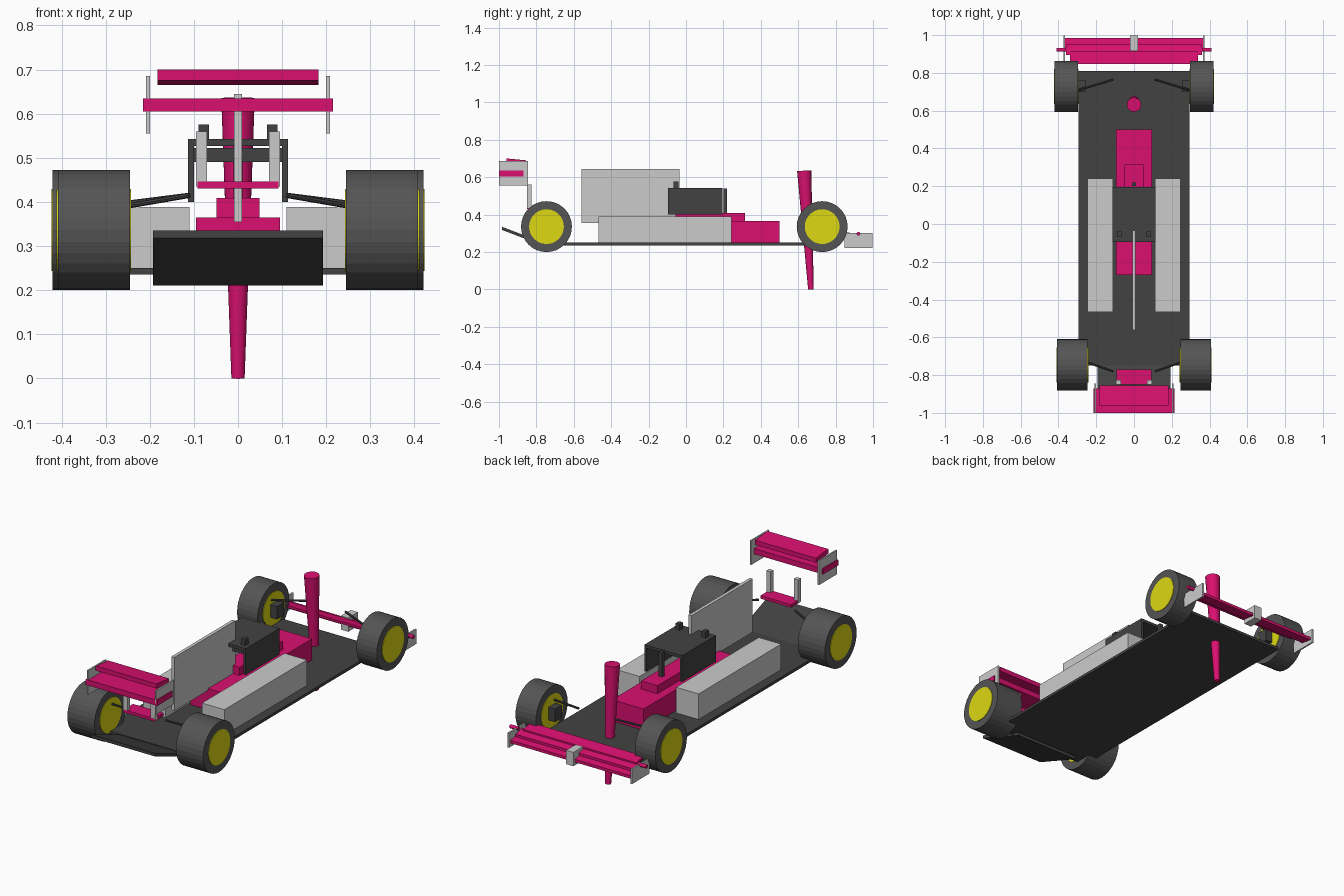
import bpy
from mathutils import Vector

if "Cube" in bpy.data.objects:
    bpy.data.objects.remove(bpy.data.objects["Cube"])


def material(name, rgb):
    m = bpy.data.materials.new(name)
    m.diffuse_color = (*rgb, 1)
    m.use_nodes = True
    m.node_tree.nodes["Principled BSDF"].inputs["Base Color"].default_value = m.diffuse_color
    return m


PINK = material("pink_paint", (0.70, 0.005, 0.16))
DARK = material("dark_carbon", (0.055, 0.055, 0.055))
TYRE = material("tyre_rubber", (0.09, 0.09, 0.09))
YELLOW = material("yellow_rim", (0.72, 0.69, 0.006))


def finish(ob, name, mat):
    ob.name = name
    if mat:
        ob.data.materials.append(mat)
    return ob


def box(name, x, y, z, mat=None):
    """Box from (min, max) ranges."""
    c = [(r[0] + r[1]) / 2 for r in (x, y, z)]
    bpy.ops.mesh.primitive_cube_add(size=1, location=c)
    ob = bpy.context.object
    ob.scale = [r[1] - r[0] for r in (x, y, z)]
    bpy.ops.object.transform_apply(location=False, rotation=False, scale=True)
    return finish(ob, name, mat)


def plank(name, half_x, a, b, thick, mat):
    """Tilted plate across the car; a and b are (y, z) ends of its midline."""
    t = thick / 2
    prof = [(a[0], a[1] - t), (b[0], b[1] - t), (b[0], b[1] + t), (a[0], a[1] + t)]
    verts = [(x, y, z) for x in (-half_x, half_x) for y, z in prof]
    faces = [(3, 2, 1, 0), (4, 5, 6, 7)]
    faces += [(i, (i + 1) % 4, (i + 1) % 4 + 4, i + 4) for i in range(4)]
    if b[0] < a[0]:
        faces = [f[::-1] for f in faces]
    me = bpy.data.meshes.new(name)
    me.from_pydata(verts, [], faces)
    ob = bpy.data.objects.new(name, me)
    bpy.context.collection.objects.link(ob)
    return finish(ob, name, mat)


def rod(name, a, b, r1, r2, mat, sides=32):
    """Cylinder or cone between two points."""
    a, b = Vector(a), Vector(b)
    d = b - a
    bpy.ops.mesh.primitive_cone_add(vertices=sides, radius1=r1, radius2=r2,
                                    depth=d.length, location=(a + b) / 2)
    ob = bpy.context.object
    ob.rotation_euler = d.to_track_quat('Z', 'Y').to_euler()
    return finish(ob, name, mat)


def span(s, a, b):
    return tuple(sorted((s * a, s * b)))


# floor and diffuser
box("floor", (-0.295, 0.295), (-0.75, 0.81), (0.235, 0.25), DARK)
plank("diffuser", 0.193, (-0.985, 0.327), (-0.70, 0.219), 0.017, DARK)

# bodywork
box("main_body", (-0.095, 0.095), (-0.27, 0.50), (0.25, 0.365), PINK)
box("cockpit_step", (-0.049, 0.049), (-0.055, 0.315), (0.365, 0.409), PINK)
rod("nose_cone", (0, 0.668, 0), (0, 0.632, 0.635), 0.015, 0.038, PINK)
box("engine_fin", (-0.009, 0.009), (-0.56, -0.035), (0.355, 0.645))

# cockpit canopy
box("canopy_roof", (-0.113, 0.113), (-0.095, 0.195), (0.527, 0.543), DARK)
box("canopy_crossbar", (-0.10, 0.10), (-0.06, -0.03), (0.49, 0.522), DARK)
box("canopy_pillar", (-0.01, 0.01), (0.20, 0.22), (0.40, 0.54), DARK)

# rear wing
plank("rear_main_plane", 0.215, (-1.0, 0.62), (-0.87, 0.62), 0.03, PINK)
plank("rear_flap", 0.183, (-0.96, 0.688), (-0.855, 0.678), 0.025, PINK)
box("beam_wing", (-0.092, 0.092), (-0.85, -0.77), (0.43, 0.446), PINK)

# front wing
plank("front_main_plane", 0.365, (0.985, 0.25), (0.92, 0.26), 0.016, PINK)
plank("front_middle_flap", 0.36, (0.95, 0.272), (0.895, 0.285), 0.014, PINK)
plank("front_upper_flap", 0.34, (0.912, 0.290), (0.847, 0.302), 0.012, PINK)
box("front_wing_mount", (-0.022, 0.022), (0.915, 0.998), (0.225, 0.30))

for side, s in (("left", -1), ("right", 1)):
    # sides of the car
    box(f"{side}_sidepod", span(s, 0.11, 0.245), (-0.467, 0.242), (0.25, 0.389))
    box(f"{side}_canopy_wall", span(s, 0.10, 0.113), (-0.095, 0.195), (0.40, 0.54), DARK)
    box(f"{side}_roof_block", span(s, 0.066, 0.09), (-0.068, -0.04), (0.54, 0.576), DARK)

    # wing plates and supports
    box(f"{side}_rear_endplate", span(s, 0.20, 0.208), (-1.0, -0.845), (0.555, 0.686))
    box(f"{side}_rear_support", span(s, 0.07, 0.095), (-0.85, -0.826), (0.435, 0.56))
    box(f"{side}_front_endplate", span(s, 0.365, 0.374), (0.847, 0.998), (0.222, 0.302))
    rod(f"{side}_front_winglet", (s * 0.36, 0.922, 0.298), (s * 0.41, 0.922, 0.298),
        0.01, 0.01, PINK, 12)

    # wheels, rims, uprights and suspension arms
    for end, y, x0, x1, in_y, out_y in (("front", 0.728, 0.297, 0.42, 0.765, 0.705),
                                        ("rear", -0.746, 0.245, 0.408, -0.78, -0.73)):
        rod(f"{side}_{end}_tyre", (s * x0, y, 0.336), (s * x1, y, 0.336), 0.136, 0.136, TYRE)
        rod(f"{side}_{end}_rim", (s * (x0 - 0.003), y, 0.336), (s * (x1 + 0.003), y, 0.336),
            0.093, 0.093, YELLOW)
        rod(f"{side}_{end}_arm", (s * 0.11, in_y, 0.415), (s * (x0 + 0.01), out_y, 0.39),
            0.006, 0.006, DARK, 8)
    box(f"{side}_upright", span(s, 0.255, 0.30), (0.70, 0.76), (0.30, 0.37), DARK)
